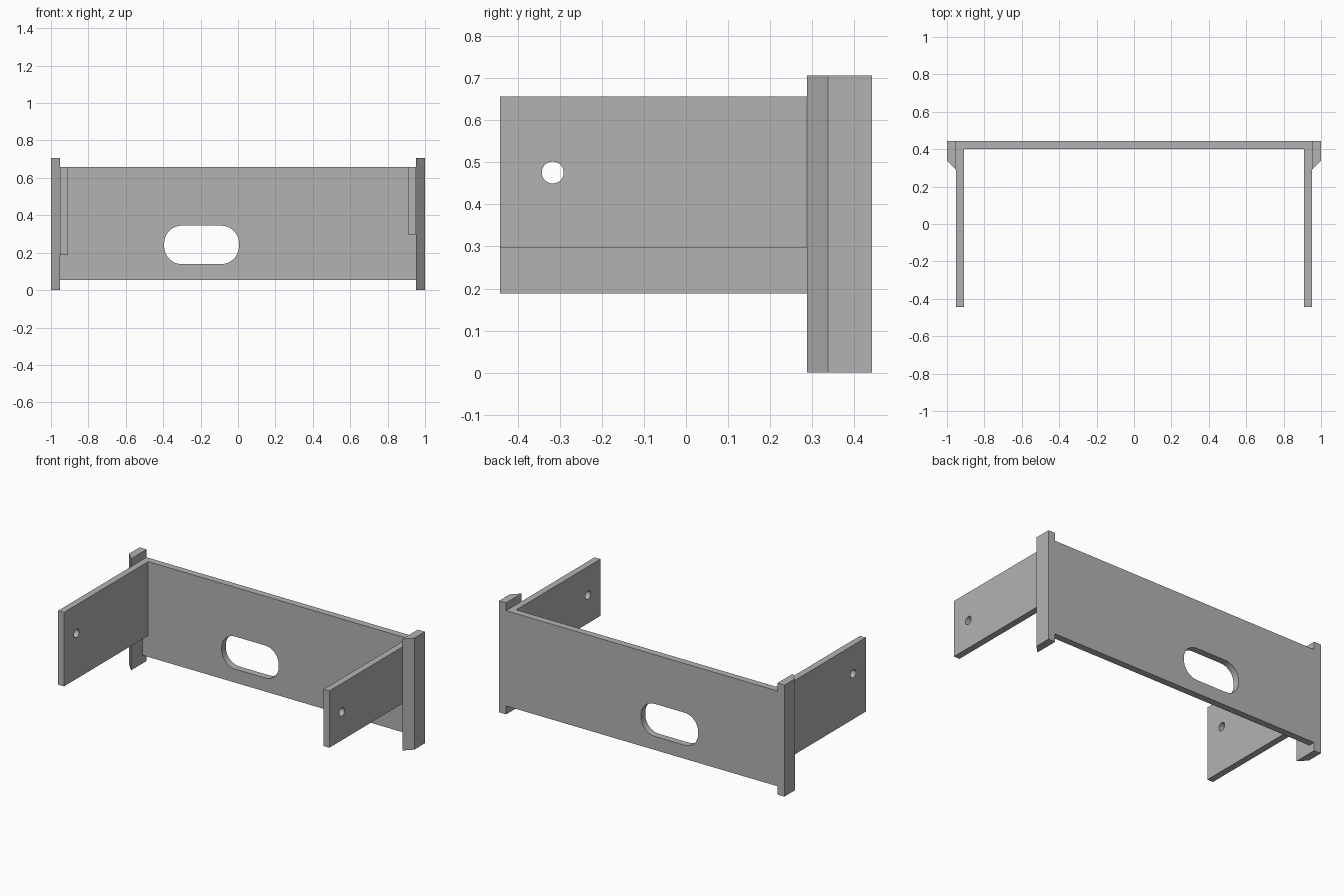
import bpy
import bmesh
from math import sin, cos, pi
from mathutils import Vector

cube = bpy.data.objects.get("Cube")
if cube:
    bpy.data.objects.remove(cube, do_unlink=True)

# Single flat colour
grey = bpy.data.materials.new("light grey")
grey.use_nodes = True
colour = (0.45, 0.45, 0.45, 1)
grey.diffuse_color = colour
grey.node_tree.nodes["Principled BSDF"].inputs["Base Color"].default_value = colour


def prism(name, points, direction):
    """Extrude a closed outline of 3D points along a direction."""
    bm = bmesh.new()
    face = bm.faces.new([bm.verts.new(p) for p in points])
    result = bmesh.ops.extrude_face_region(bm, geom=[face], use_keep_orig=True)
    moved = [v for v in result["geom"] if isinstance(v, bmesh.types.BMVert)]
    bmesh.ops.translate(bm, verts=moved, vec=Vector(direction))
    bmesh.ops.recalc_face_normals(bm, faces=bm.faces)
    mesh = bpy.data.meshes.new(name)
    bm.to_mesh(mesh)
    bm.free()
    mesh.materials.append(grey)
    obj = bpy.data.objects.new(name, mesh)
    bpy.context.collection.objects.link(obj)
    return obj


def box(name, x, y, z):
    outline = [(x[0], y[0], z[0]), (x[1], y[0], z[0]),
               (x[1], y[1], z[0]), (x[0], y[1], z[0])]
    return prism(name, outline, (0, 0, z[1] - z[0]))


def rounded(cx, cz, half_w, half_h, radius, steps):
    """Outline of a rounded rectangle; a circle when radius fills it."""
    points = []
    for corner, (sx, sz) in enumerate([(1, 1), (-1, 1), (-1, -1), (1, -1)]):
        for i in range(steps):
            a = (corner + i / (steps - 1)) * pi / 2
            points.append((cx + sx * (half_w - radius) + radius * cos(a),
                           cz + sz * (half_h - radius) + radius * sin(a)))
    # Drop repeated points so that a full circle stays clean
    return [p for i, p in enumerate(points)
            if (Vector(p) - Vector(points[i - 1])).length > 1e-5]


def cut(obj, cutter):
    cutter.hide_render = True
    mod = obj.modifiers.new("hole", "BOOLEAN")
    mod.operation = "DIFFERENCE"
    mod.solver = "EXACT"
    mod.object = cutter
    bpy.context.view_layer.objects.active = obj
    bpy.ops.object.modifier_apply(modifier=mod.name)
    bpy.data.objects.remove(cutter, do_unlink=True)


BACK, PANEL_FRONT, FRONT = 0.443, 0.4, -0.443
INNER, ARM_OUT, TOP = 0.91, 0.951, 0.657

# Back panel with its off-centre slot
panel = box("back_panel", (-ARM_OUT, ARM_OUT), (PANEL_FRONT, BACK), (0.053, TOP))
slot = rounded(-0.195, 0.242, 0.2, 0.103, 0.095, 10)
cut(panel, prism("slot_cutter", [(x, 0.3, z) for x, z in slot], (0, 0.3, 0)))

# Side arms (the right one is deeper) and chamfered end posts
for side, sign, bottom in (("left", 1, 0.297), ("right", -1, 0.188)):
    arm = box(side + "_arm", sorted((sign * INNER, sign * ARM_OUT)),
              (FRONT, PANEL_FRONT), (bottom, TOP))
    hole = rounded(-0.317, 0.476, 0.026, 0.026, 0.026, 8)
    cut(arm, prism("hole_cutter", [(sign * 0.8, y, z) for y, z in hole],
                   (sign * 0.3, 0, 0)))
    profile = [(ARM_OUT, BACK), (1, BACK), (1, 0.338), (ARM_OUT, 0.288)]
    prism(side + "_post", [(sign * x, y, 0) for x, y in profile], (0, 0, 0.707))
